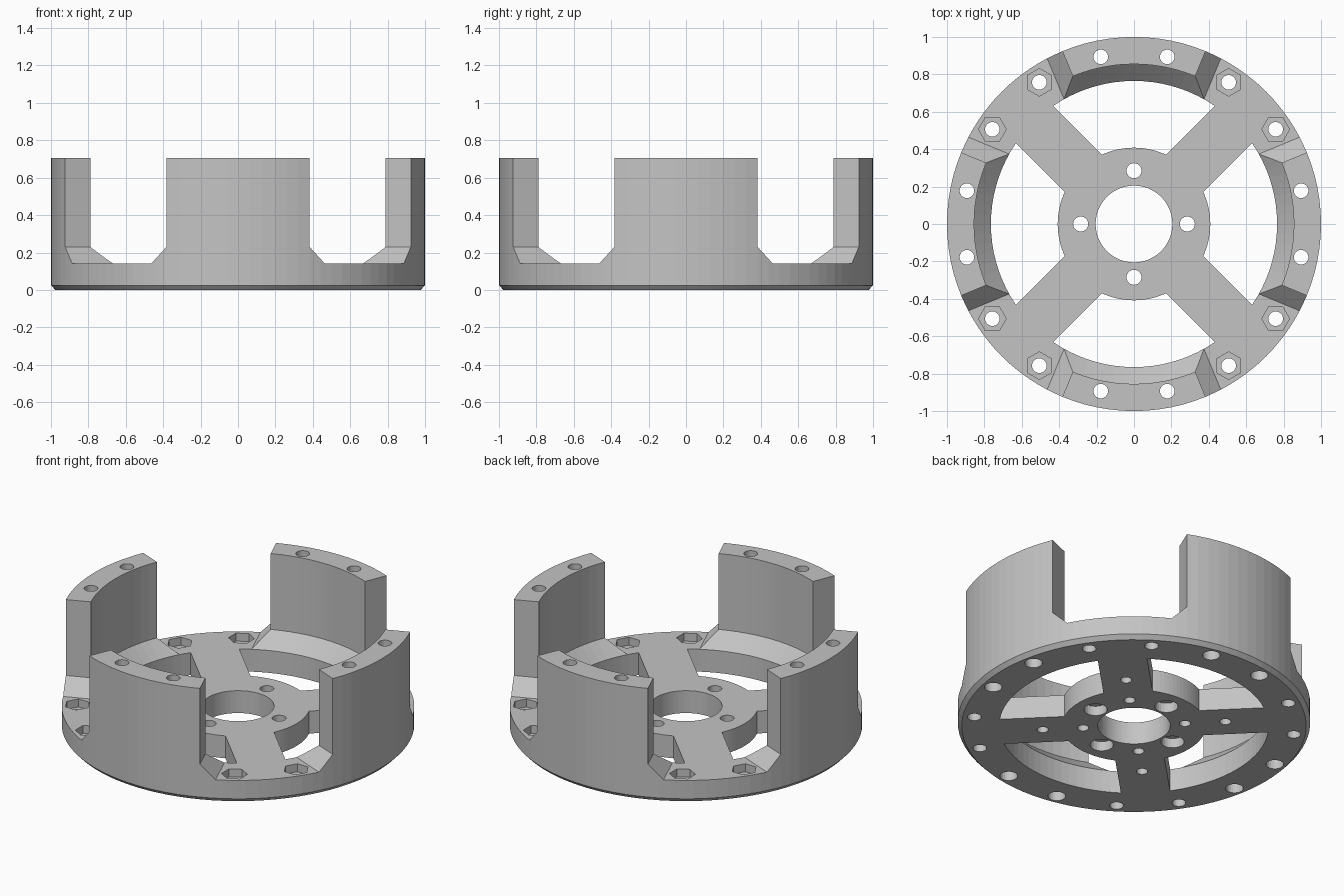
import bpy, bmesh, math
from math import sin, cos, pi, radians, asin, degrees, tan

if "Cube" in bpy.data.objects:
    bpy.data.objects.remove(bpy.data.objects["Cube"])

SEG = 96
FLOOR, FLARE, TOP = 0.14, 0.23, 0.705
R_RING, R_HUB, HALF_SPOKE = 0.765, 0.408, 0.14

grey = bpy.data.materials.new("plain_grey")
grey.diffuse_color = (0.55, 0.55, 0.55, 1)
grey.use_nodes = True
grey.node_tree.nodes["Principled BSDF"].inputs["Base Color"].default_value = grey.diffuse_color


def make_object(name, bm):
    bmesh.ops.recalc_face_normals(bm, faces=bm.faces)
    mesh = bpy.data.meshes.new(name)
    bm.to_mesh(mesh)
    bm.free()
    obj = bpy.data.objects.new(name, mesh)
    bpy.context.collection.objects.link(obj)
    return obj


def polar(r, deg):
    a = radians(deg)
    return (r * cos(a), r * sin(a))


def turn(points, deg):
    c, s = cos(radians(deg)), sin(radians(deg))
    return [(x * c - y * s, x * s + y * c) for x, y in points]


def loft(bm, layers):
    """Solid through a stack of (z, outline) layers."""
    rings = [[bm.verts.new((x, y, z)) for x, y in pts] for z, pts in layers]
    n = len(rings[0])
    bm.faces.new(rings[0][::-1])
    bm.faces.new(rings[-1])
    for low, high in zip(rings, rings[1:]):
        for i in range(n):
            j = (i + 1) % n
            bm.faces.new((low[i], low[j], high[j], high[i]))


def drill(bm, r, dist, deg, z0, z1, sides=24, rot=0):
    cx, cy = polar(dist, deg)
    pts = [(cx + x, cy + y) for x, y in
           (polar(r, rot + 360 * i / sides) for i in range(sides))]
    loft(bm, [(z0, pts), (z1, pts)])


def cut(target, bm):
    cutter = make_object("cutter", bm)
    cutter.hide_render = True
    mod = target.modifiers.new("cut", 'BOOLEAN')
    mod.operation = 'DIFFERENCE'
    mod.solver = 'EXACT'
    mod.object = cutter
    bpy.context.view_layer.objects.active = target
    bpy.ops.object.modifier_apply(modifier=mod.name)
    bpy.data.objects.remove(cutter)


# Cup-shaped body: bevelled base, thick wall with a sloped foot, centre bore
profile = [(0.205, 0), (0.977, 0), (1, 0.025), (1, TOP), (0.855, TOP),
           (0.855, FLARE), (R_RING, FLOOR), (0.205, FLOOR)]
bm = bmesh.new()
rings = []
for i in range(SEG):
    a = 2 * pi * i / SEG
    rings.append([bm.verts.new((r * cos(a), r * sin(a), z)) for r, z in profile])
for i in range(SEG):
    p, q = rings[i], rings[(i + 1) % SEG]
    for j in range(len(profile)):
        k = (j + 1) % len(profile)
        bm.faces.new((p[j], q[j], q[k], p[k]))
body = make_object("motor_mount_body", bm)
body.data.materials.append(grey)


# Gaps between the four uprights, with sloped feet at each side
def gap_outline(offset, deg):
    def half(u):
        return u * tan(pi / 8) - offset / cos(pi / 8)
    return turn([(0.6, -half(0.6)), (1.2, -half(1.2)),
                 (1.2, half(1.2)), (0.6, half(0.6))], deg)


bm = bmesh.new()
for k in range(4):
    d = 45 + 90 * k
    loft(bm, [(FLOOR, gap_outline(0.09, d)), (FLARE, gap_outline(0, d)),
              (0.9, gap_outline(0, d))])
cut(body, bm)

# Windows that leave four diagonal spokes and a round hub
outer_end = 45 - degrees(asin(HALF_SPOKE / R_RING))
inner_end = 45 - degrees(asin(HALF_SPOKE / R_HUB))
step = 360 / SEG
grid = [i * step for i in range(-SEG, SEG)]


def arc(r, end):
    angles = [-end] + [g for g in grid if abs(g) < end - 0.3] + [end]
    return [polar(r, a) for a in angles]


window = arc(R_RING, outer_end) + arc(R_HUB, inner_end)[::-1]
bm = bmesh.new()
for k in range(4):
    pts = turn(window, 90 * k)
    loft(bm, [(-0.1, pts), (0.4, pts)])
cut(body, bm)

# Through holes: sixteen around the rim, four in the hub;
# blind holes: two under each spoke
bm = bmesh.new()
for i in range(16):
    drill(bm, 0.039, 0.911, 11.25 + 22.5 * i, -0.1, 0.9)
for k in range(4):
    drill(bm, 0.04, 0.285, 90 * k, -0.1, 0.4)
    for dist in (0.29, 0.52):
        drill(bm, 0.032, dist, 45 + 90 * k, -0.1, 0.09)
cut(body, bm)

# Nut pockets on top of the rim, screw head recesses underneath
bm = bmesh.new()
for k in range(4):
    drill(bm, 0.074, 0.911, 33.75 + 90 * k, 0.09, 0.4, 6, 90 * k)
    drill(bm, 0.074, 0.911, 56.25 + 90 * k, 0.09, 0.4, 6, 90 + 90 * k)
    drill(bm, 0.066, 0.285, 90 * k, -0.1, 0.06)
    for side in (-11.25, 11.25):
        drill(bm, 0.05, 0.911, 90 * k + side, -0.1, 0.08)
cut(body, bm)

for poly in body.data.polygons:
    poly.use_smooth = False
    poly.material_index = 0
